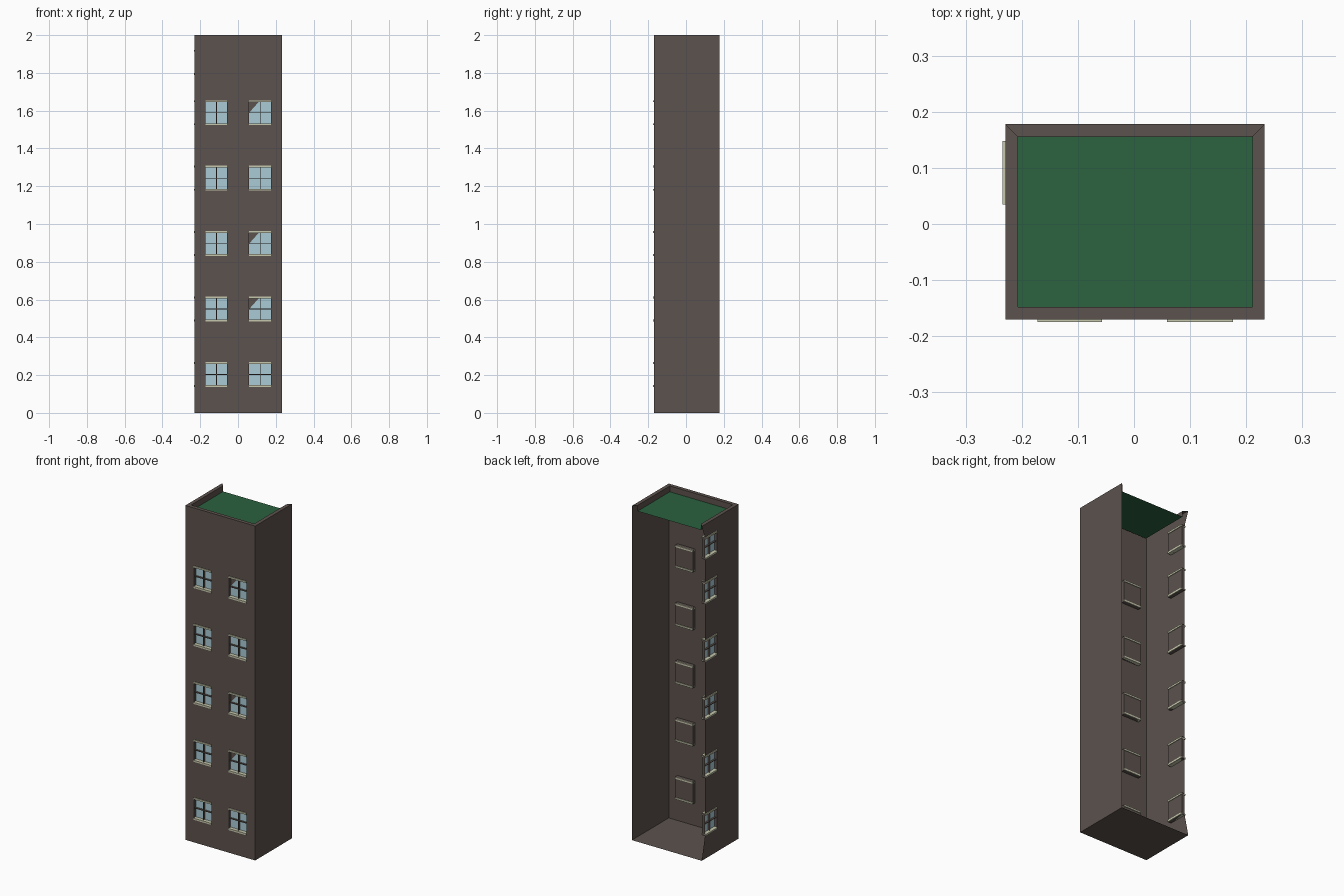
import bpy, bmesh

if "Cube" in bpy.data.objects:
    bpy.data.objects.remove(bpy.data.objects["Cube"])

X0, X1, Y0, Y1, H = -0.229, 0.233, -0.17, 0.178, 2.0
RIM, ROOF_Z = 0.022, 1.965
DEPTH, SILL = 0.02, 0.010          # window recess depth, sill height
ROWS = [(0.137 + 0.3465 * i, 0.269 + 0.3465 * i) for i in range(5)]
LEFT_ROWS = ROWS + [(1.79, 1.922)]


def material(name, rgb):
    m = bpy.data.materials.new(name)
    m.diffuse_color = (*rgb, 1)
    m.use_nodes = True
    m.node_tree.nodes["Principled BSDF"].inputs["Base Color"].default_value = m.diffuse_color
    return m


BROWN = material("brown_wall", (0.107, 0.084, 0.074))
GLASS = material("pale_glass", (0.40, 0.60, 0.67))
GREEN = material("green_roof", (0.025, 0.122, 0.049))
CREAM = material("cream_sill", (0.57, 0.58, 0.42))


def front(u, d, z):
    return (u, Y0 + d, z)


def left(u, d, z):
    return (X0 + d, u, z)


def face(bm, pts):
    bm.faces.new([bm.verts.new(p) for p in pts])


def box(bm, place, u, d, z):
    """Closed box in wall coordinates (along wall, depth inwards, height)."""
    v = [bm.verts.new(place(a, b, c)) for a in u for b in d for c in z]
    for q in ((0, 1, 3, 2), (4, 6, 7, 5), (0, 4, 5, 1), (2, 3, 7, 6), (0, 2, 6, 4), (1, 5, 7, 3)):
        bm.faces.new([v[i] for i in q])


def finish(bm, name, mat):
    bmesh.ops.remove_doubles(bm, verts=bm.verts, dist=1e-5)
    bmesh.ops.recalc_face_normals(bm, faces=bm.faces)
    me = bpy.data.meshes.new(name)
    bm.to_mesh(me)
    bm.free()
    me.materials.append(mat)
    ob = bpy.data.objects.new(name, me)
    bpy.context.collection.objects.link(ob)


def wall(bm, place, u_cuts, rows, holes):
    """Grid of wall panels, leaving out the window openings."""
    z_cuts = [0] + [z for r in rows for z in r] + [H]
    for i in range(len(u_cuts) - 1):
        a, b = u_cuts[i:i + 2]
        for j in range(len(z_cuts) - 1):
            c, d = z_cuts[j:j + 2]
            if not (i in holes and j % 2):
                face(bm, [place(a, 0, c), place(b, 0, c), place(b, 0, d), place(a, 0, d)])


# Walls with window openings; the back is open
FRONT_COLS = [(-0.172, -0.057), (0.059, 0.176)]
LEFT_COL = (0.035, 0.148)
bm = bmesh.new()
wall(bm, front, [X0, *FRONT_COLS[0], *FRONT_COLS[1], X1], ROWS, (1, 3))
wall(bm, left, [Y0, *LEFT_COL], LEFT_ROWS, (1,))
# only the corner slivers remain at the back edge of the left wall
u = LEFT_COL[1]
face(bm, [left(u, 0, 0), left(Y1, 0, 0), left(u, 0, LEFT_ROWS[0][0])])
face(bm, [left(u, 0, H), left(Y1, 0, H), left(u, 0, LEFT_ROWS[-1][1])])
face(bm, [(X1, Y0, 0), (X1, Y1, 0), (X1, Y1, H), (X1, Y0, H)])
face(bm, [(X0, Y0, 0), (X1, Y0, 0), (X1, Y1, 0), (X0, Y1, 0)])
# Parapet rim and inner faces on three sides, mitred at the open back
outer = [(X0, Y1), (X0, Y0), (X1, Y0), (X1, Y1)]
inner = [(X0 + RIM, Y1 - RIM), (X0 + RIM, Y0 + RIM), (X1 - RIM, Y0 + RIM), (X1 - RIM, Y1 - RIM)]
for i in range(3):
    p, q, r, s = outer[i], outer[i + 1], inner[i + 1], inner[i]
    face(bm, [(*p, H), (*q, H), (*r, H), (*s, H)])
    face(bm, [(*s, H), (*r, H), (*r, ROOF_Z), (*s, ROOF_Z)])
finish(bm, "walls_and_parapet", BROWN)

# Roof
bm = bmesh.new()
face(bm, [(*p, ROOF_Z) for p in inner])
finish(bm, "roof", GREEN)

# Windows: recess, glass, glazing bars, sills and lintels
recess, glass, bars, sills = (bmesh.new() for _ in range(4))


def window(place, u, z, broken):
    (a, b), (c, d) = u, z
    m, n = (a + b) / 2, (c + d) / 2
    ring = [(a, c), (b, c), (b, d), (a, d)]
    face(recess, [place(p, DEPTH, q) for p, q in ring])
    for i in range(4):
        (p, q), (r, s) = ring[i], ring[(i + 1) % 4]
        face(recess, [place(p, 0, q), place(r, 0, s), place(r, DEPTH, s), place(p, DEPTH, q)])
    g = DEPTH - 0.003
    pane = [(a, c), (b, c), (b, d)] + ([(m, d), (a, n)] if broken else [(a, d)])
    face(glass, [place(p, g, q) for p, q in pane])
    t = 0.002
    box(bars, place, (m - t, m + t), (0.006, g), (c + SILL, d - SILL))
    box(bars, place, (a, b), (0.006, g), (n - t, n + t))
    for e in (c, d - SILL):
        box(sills, place, (a, b), (-0.005, DEPTH + 0.004), (e, e + SILL))


for k, col in enumerate(FRONT_COLS):
    for i, row in enumerate(ROWS):
        window(front, col, row, k == 1 and i in (1, 2, 4))
for row in LEFT_ROWS:
    window(left, LEFT_COL, row, False)

finish(recess, "window_recesses", BROWN)
finish(glass, "window_glass", GLASS)
finish(bars, "glazing_bars", BROWN)
finish(sills, "sills_and_lintels", CREAM)
